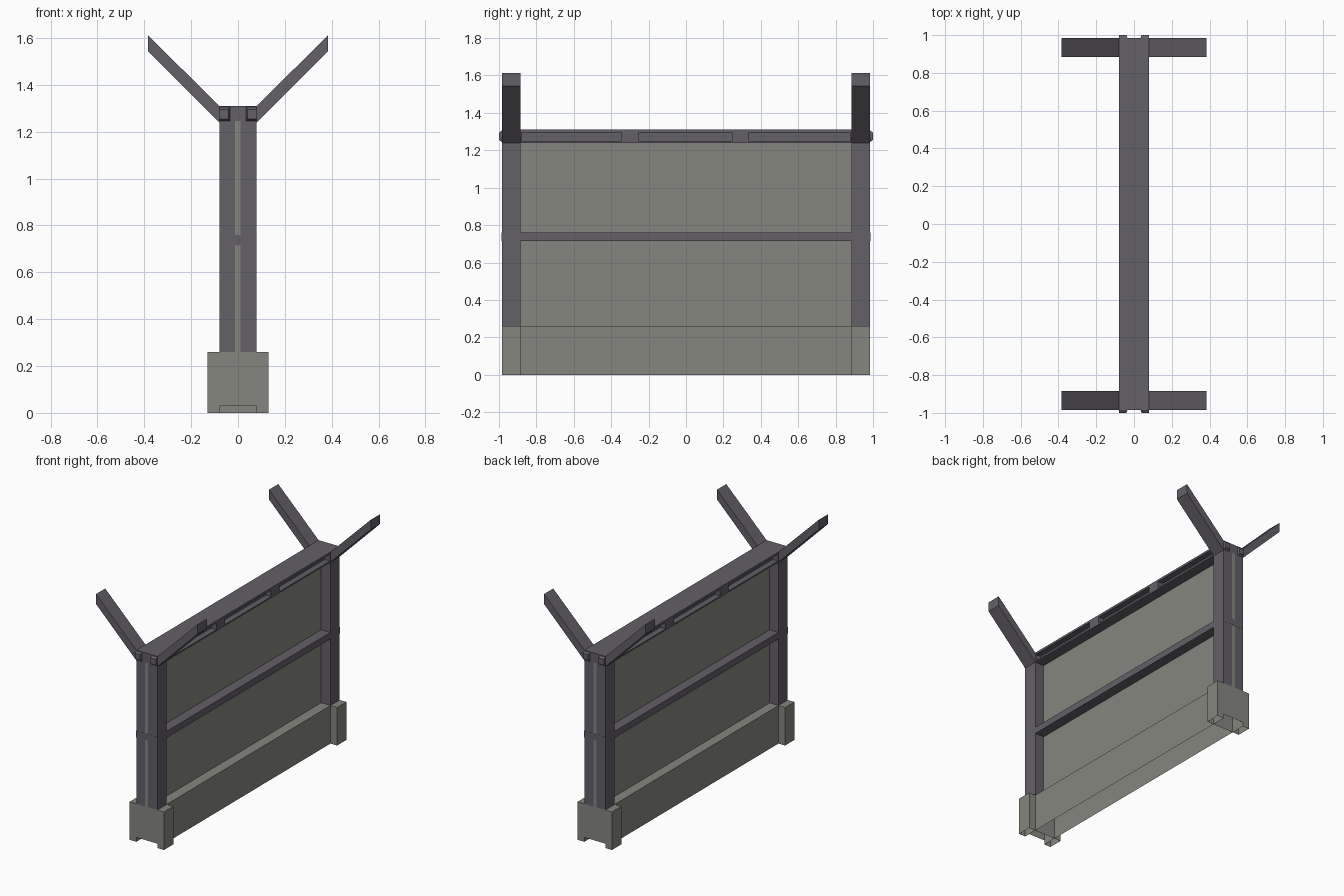
import bpy, bmesh

if "Cube" in bpy.data.objects:
    bpy.data.objects.remove(bpy.data.objects["Cube"])

def material(name, col):
    m = bpy.data.materials.new(name)
    m.diffuse_color = (*col, 1)
    m.use_nodes = True
    m.node_tree.nodes["Principled BSDF"].inputs["Base Color"].default_value = m.diffuse_color
    return m

steel = material("dark steel", (0.125, 0.115, 0.135))
concrete = material("grey concrete", (0.24, 0.24, 0.215))

def finish(name, bm, mat):
    bmesh.ops.recalc_face_normals(bm, faces=bm.faces)
    me = bpy.data.meshes.new(name)
    bm.to_mesh(me)
    bm.free()
    me.materials.append(mat)
    ob = bpy.data.objects.new(name, me)
    bpy.context.collection.objects.link(ob)
    return ob

def prism(name, a, b, ya, yb, mat, open_bottom=False):
    """Joins an xz outline a at ya to an outline b at yb."""
    bm = bmesh.new()
    va = [bm.verts.new((x, ya, z)) for x, z in a]
    vb = [bm.verts.new((x, yb, z)) for x, z in b]
    bm.faces.new(va)
    bm.faces.new(vb)
    n = len(a)
    for i in range(n):
        j = (i + 1) % n
        bm.faces.new((va[i], va[j], vb[j], vb[i]))
    bmesh.ops.recalc_face_normals(bm, faces=bm.faces)
    if open_bottom:
        low = [f for f in bm.faces if f.normal.z < -0.9]
        bmesh.ops.delete(bm, geom=low, context='FACES_ONLY')
    return finish(name, bm, mat)

def rect(x0, x1, z0, z1):
    return [(x0, z0), (x1, z0), (x1, z1), (x0, z1)]

def box(name, x0, x1, y0, y1, z0, z1, mat, open_bottom=False):
    r = rect(x0, x1, z0, z1)
    return prism(name, r, r, y0, y1, mat, open_bottom)

W, YI, YO = 0.08, 0.885, 0.985

# infill panel, running through the slots in the posts
box("panel", -0.013, 0.01, -YO, YO, 0.26, 1.245, concrete)

# kerb beam, open underneath
box("kerb", -W, W, -YI, YI, 0, 0.26, concrete, True)

# middle rail, wrapped around the panel ends
box("middle_rail", -W, W, -YO - 0.001, YO + 0.001, 0.715, 0.76, steel)

# top rail: core, plates, and spacers leaving slots along both sides
box("top_rail_core", -0.04, 0.04, -YI, YI, 1.25, 1.295, steel)
box("top_rail_upper_plate", -W, W, -YO, YO, 1.295, 1.31, steel)
box("top_rail_lower_plate", -W, W, -YO, YO, 1.24, 1.25, steel)
for y0, y1 in ((-YO, -0.88), (-0.345, -0.255), (0.245, 0.335), (0.88, YO)):
    box("top_rail_spacer", -W, W, y0, y1, 1.25, 1.295, steel)

for sy in (-1, 1):
    for sx in (-1, 1):
        # post halves
        inner = -0.013 if sx < 0 else 0.01
        box("post_half", *sorted((inner, sx * W)), *sorted((sy * YI, sy * YO)),
            0.26, 1.24, steel)
        # foot blocks beside the kerb
        box("foot_block", *sorted((sx * W, sx * 0.13)), *sorted((sy * YI, sy * YO)),
            0, 0.26, concrete, True)
        # slanted arms
        arm = [(sx * x, z) for x, z in
               ((W, 1.24), (0.385, 1.545), (0.385, 1.612), (W, 1.31))]
        prism("arm", arm, arm, sy * YI, sy * YO, steel)
        # tapered end caps of the top rail
        big = rect(*sorted((sx * 0.035, sx * W)), 1.245, 1.305)
        small = rect(*sorted((sx * 0.04, sx * 0.078)), 1.255, 1.295)
        prism("end_cap", big, small, sy * YO, sy * 1.0, steel)
    # foot face under the post
    box("foot_middle", -W, W, *sorted((sy * YI, sy * YO)), 0.03, 0.26, concrete, True)
